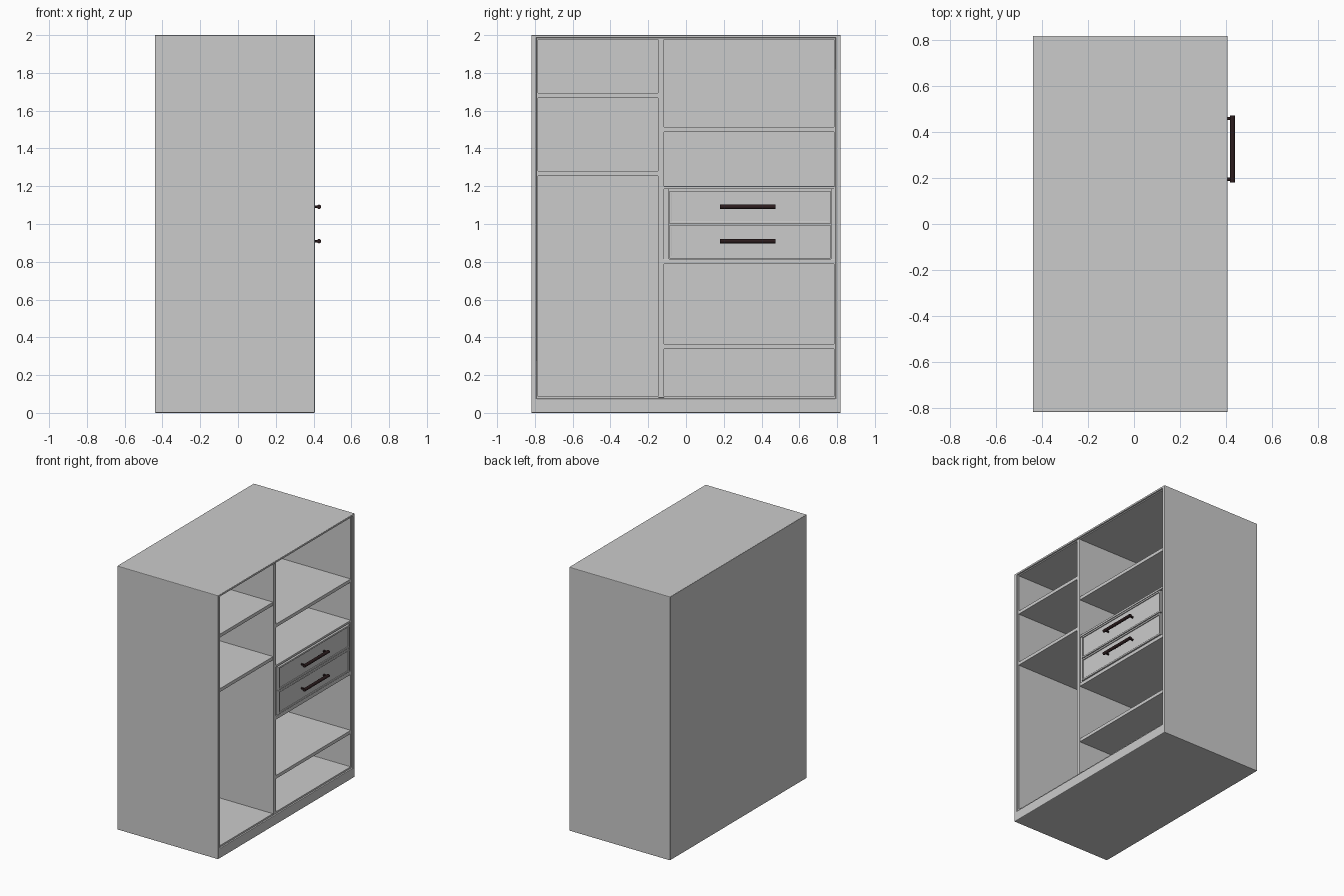
import bpy, bmesh, math
from mathutils import Matrix

if "Cube" in bpy.data.objects:
    bpy.data.objects.remove(bpy.data.objects["Cube"])


def finish(name, bm, bevel=0.0, mat=None):
    bmesh.ops.recalc_face_normals(bm, faces=bm.faces)
    me = bpy.data.meshes.new(name)
    bm.to_mesh(me)
    bm.free()
    ob = bpy.data.objects.new(name, me)
    bpy.context.collection.objects.link(ob)
    if mat:
        me.materials.append(mat)
    if bevel:
        m = ob.modifiers.new("edge_round", 'BEVEL')
        m.width, m.segments, m.limit_method = bevel, 2, 'ANGLE'
    return ob


def add_box(bm, x, y, z):
    size = [b - a for a, b in (x, y, z)]
    mid = [(a + b) / 2 for a, b in (x, y, z)]
    bmesh.ops.create_cube(bm, size=1, matrix=Matrix.Translation(mid) @ Matrix.Diagonal((*size, 1)))


def box(name, x, y, z, bevel=0.0015):
    bm = bmesh.new()
    add_box(bm, x, y, z)
    return finish(name, bm, bevel)


def ring(name, x, outer, inner, bevel):
    """Rectangular tube along x; outer and inner are (y0, y1, z0, z1)."""
    bm = bmesh.new()
    loops = []
    for px, (y0, y1, z0, z1) in ((x[0], outer), (x[1], outer), (x[1], inner), (x[0], inner)):
        loops.append([bm.verts.new((px, y, z)) for y, z in ((y0, z0), (y1, z0), (y1, z1), (y0, z1))])
    for a, b in zip(loops, loops[1:] + loops[:1]):
        for i in range(4):
            j = (i + 1) % 4
            bm.faces.new((a[i], a[j], b[j], b[i]))
    return finish(name, bm, bevel)


# Carcase with plinth, inner lining set back from the front edge, and back
ring("carcase", (-0.44, 0.407), (-0.819, 0.819, 0, 2), (-0.792, 0.792, 0.075, 1.985), 0.004)
ring("inner_lining", (-0.43, 0.396), (-0.80, 0.80, 0.06, 1.99), (-0.783, 0.783, 0.088, 1.977), 0.001)
box("back_panel", (-0.44, -0.42), (-0.81, 0.81), (0.01, 1.99), 0)

# Vertical divider
box("divider", (-0.425, 0.40), (-0.148, -0.116), (0.08, 1.98))

# Shelves: narrow bay then wide bay
for i, z in enumerate((1.254, 1.667)):
    box(f"narrow_shelf_{i + 1}", (-0.425, 0.398), (-0.787, -0.145), (z, z + 0.026))
for i, (z, t) in enumerate(((0.339, 0.026), (0.788, 0.026), (1.184, 0.016), (1.487, 0.026))):
    box(f"wide_shelf_{i + 1}", (-0.425, 0.398), (-0.118, 0.787), (z, z + t))

# Drawer housing sides
box("drawer_housing_left", (-0.42, 0.39), (-0.117, -0.090), (0.81, 1.186))
box("drawer_housing_right", (-0.42, 0.39), (0.768, 0.786), (0.81, 1.186))

dark = bpy.data.materials.new("dark_metal")
dark.diffuse_color = (0.025, 0.012, 0.013, 1)
dark.use_nodes = True
dark.node_tree.nodes["Principled BSDF"].inputs["Base Color"].default_value = dark.diffuse_color

# Drawers: framed front with sunken panel, tray behind, bar handle
Y0, Y1 = -0.088, 0.765
for label, z0, z1, hz in (("lower", 0.818, 0.994, 0.909), ("upper", 1.000, 1.176, 1.091)):
    ring(f"{label}_drawer_frame", (0.375, 0.404), (Y0, Y1, z0, z1),
         (Y0 + 0.013, Y1 - 0.013, z0 + 0.013, z1 - 0.013), 0.0015)
    box(f"{label}_drawer_panel", (0.375, 0.397), (Y0 + 0.01, Y1 - 0.01), (z0 + 0.01, z1 - 0.01), 0)
    bm = bmesh.new()
    add_box(bm, (-0.40, 0.376), (Y0 + 0.01, Y1 - 0.01), (z0 + 0.005, z0 + 0.015))
    for y in (Y0 + 0.005, Y1 - 0.017):
        add_box(bm, (-0.40, 0.376), (y, y + 0.012), (z0 + 0.005, z1 - 0.015))
    add_box(bm, (-0.40, -0.388), (Y0 + 0.01, Y1 - 0.01), (z0 + 0.005, z1 - 0.015))
    finish(f"{label}_drawer_tray", bm)

    bm = bmesh.new()
    bmesh.ops.create_cone(bm, cap_ends=True, segments=16, radius1=0.0115, radius2=0.0115, depth=0.292,
                          matrix=Matrix.Translation((0.4285, 0.327, hz)) @ Matrix.Rotation(math.pi / 2, 4, 'X'))
    for y in (0.195, 0.459):
        bmesh.ops.create_cone(bm, cap_ends=True, segments=12, radius1=0.007, radius2=0.007, depth=0.034,
                              matrix=Matrix.Translation((0.412, y, hz)) @ Matrix.Rotation(math.pi / 2, 4, 'Y'))
    ob = finish(f"{label}_drawer_handle", bm, 0, dark)
    bpy.context.view_layer.objects.active = ob
    ob.select_set(True)
    bpy.ops.object.shade_smooth_by_angle()
    ob.select_set(False)
